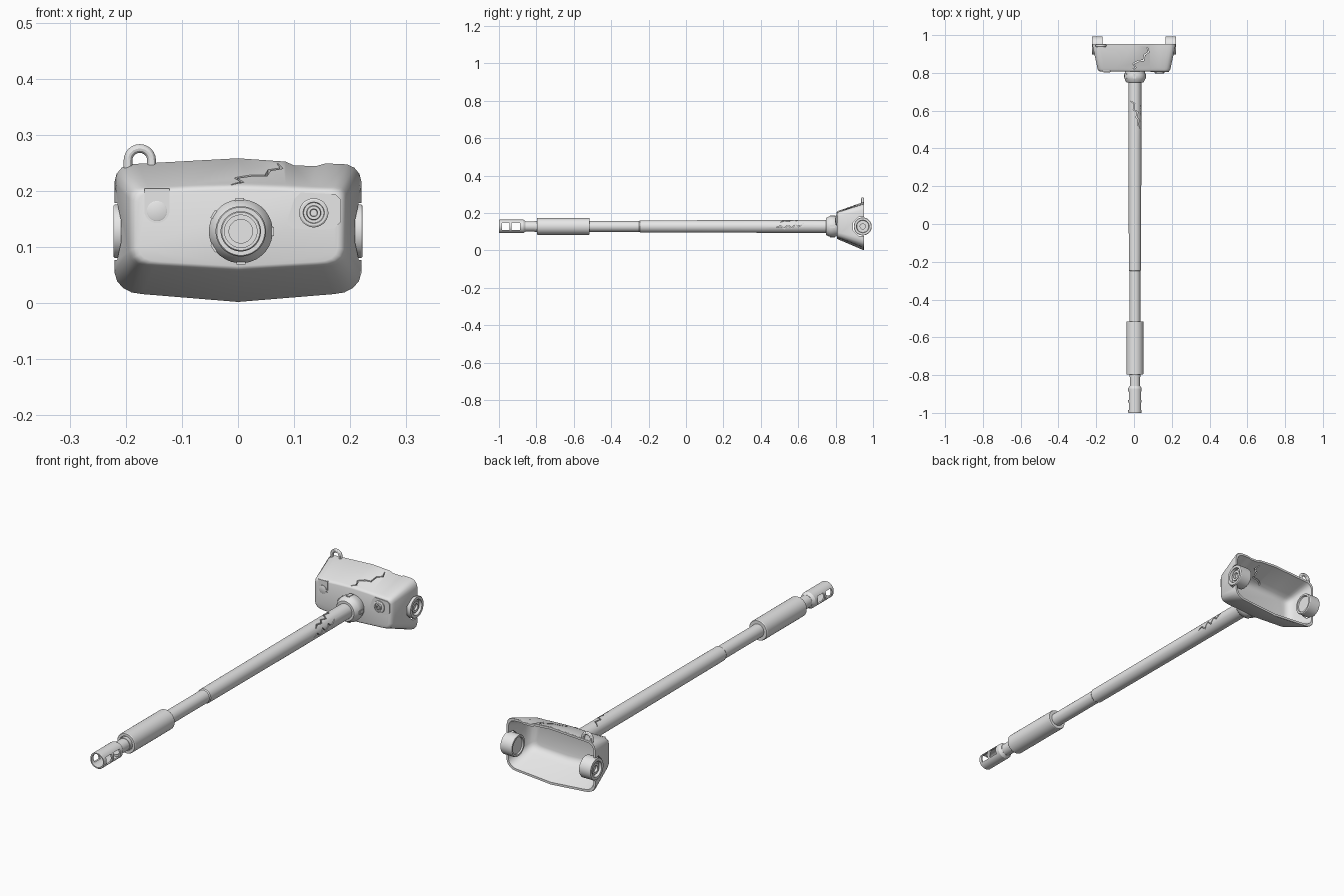
import bpy, bmesh, math
from mathutils import Vector

if "Cube" in bpy.data.objects:
    bpy.data.objects.remove(bpy.data.objects["Cube"])

AX, AZ = 0.005, 0.128          # centre line of the handle

metal = bpy.data.materials.new("grey_metal")
metal.diffuse_color = (0.8, 0.8, 0.8, 1)
metal.use_nodes = True
metal.node_tree.nodes["Principled BSDF"].inputs["Base Color"].default_value = metal.diffuse_color


def finish(name, bm):
    bmesh.ops.remove_doubles(bm, verts=bm.verts, dist=1e-5)
    bmesh.ops.recalc_face_normals(bm, faces=bm.faces)
    me = bpy.data.meshes.new(name)
    bm.to_mesh(me)
    bm.free()
    ob = bpy.data.objects.new(name, me)
    bpy.context.collection.objects.link(ob)
    me.materials.append(metal)
    return ob


def activate(ob):
    bpy.ops.object.select_all(action='DESELECT')
    ob.select_set(True)
    bpy.context.view_layer.objects.active = ob


def smooth(ob, angle=30):
    activate(ob)
    bpy.ops.object.shade_smooth_by_angle(angle=math.radians(angle))


def area(me):
    return sum(p.area for p in me.polygons)


def cut(ob, cutter):
    """Subtract the cutter; keep the uncut part if the cut would destroy it."""
    spare = ob.data.copy()
    mod = ob.modifiers.new("cut", 'BOOLEAN')
    mod.operation, mod.solver, mod.object = 'DIFFERENCE', 'EXACT', cutter
    activate(ob)
    bpy.ops.object.modifier_apply(modifier=mod.name)
    if area(ob.data) < 0.7 * area(spare):
        ob.data = spare
    bpy.data.objects.remove(cutter)


def loft(bm, rings, closed=False):
    rows = [[bm.verts.new(p) for p in ring] for ring in rings]
    pairs = list(zip(rows, rows[1:])) + ([(rows[-1], rows[0])] if closed else [])
    for a, b in pairs:
        for i in range(len(a)):
            j = (i + 1) % len(a)
            bm.faces.new((a[i], a[j], b[j], b[i]))
    return rows


def lathe(name, profile, axis='y', c=(AX, AZ), n=32, ring=False):
    """Turn (radius, position) points about an axis parallel to x or y."""
    bm = bmesh.new()
    rings = []
    for r, p in profile:
        row = []
        for k in range(n):
            t = 2 * math.pi * (k + 0.5) / n
            u, v = c[0] + r * math.cos(t), c[1] + r * math.sin(t)
            row.append((u, p, v) if axis == 'y' else (p, u, v))
        rings.append(row)
    rows = loft(bm, rings, ring)
    if not ring:
        bm.faces.new(rows[0])
        bm.faces.new(rows[-1])
    return finish(name, bm)


def plate(name, outline, y0, y1):
    bm = bmesh.new()
    rows = loft(bm, [[(x, y, z) for x, z in outline] for y in (y0, y1)])
    bm.faces.new(rows[0])
    bm.faces.new(rows[1])
    return finish(name, bm)


def box(name, lo, hi):
    return plate(name, [(lo[0], lo[2]), (hi[0], lo[2]), (hi[0], hi[2]), (lo[0], hi[2])], lo[1], hi[1])


def crack(points, width, lo, hi, axis='z'):
    """Zigzag prism used as a groove cutter."""
    pts = [Vector(p) for p in points]
    rings = []
    for i, p in enumerate(pts):
        d = (pts[min(i + 1, len(pts) - 1)] - pts[max(i - 1, 0)]).normalized()
        w = width * (0.2 if i in (0, len(pts) - 1) else 0.5)
        q = Vector((-d.y, d.x)) * w
        a, b = p + q, p - q
        flat = [(a, lo), (b, lo), (b, hi), (a, hi)]
        rings.append([(v.x, v.y, h) if axis == 'z' else (h, v.x, v.y) for v, h in flat])
    bm = bmesh.new()
    rows = loft(bm, rings)
    bm.faces.new(rows[0])
    bm.faces.new(rows[-1])
    return finish("crack_cutter", bm)


# Head: hollow six-sided housing, open at the back, with a worn top edge
RIM = [(0, .001), (.17, .015), (.19, .018), (.205, .026), (.216, .038), (.221, .055), (.221, .215),
       (.217, .231), (.208, .242), (.195, .248), (.18, .249), (.155, .2495), (.14, .245), (.1, .246),
       (.085, .253), (0, .259)]
FACE = [(0, .055), (.15, .064), (.167, .066), (.18, .071), (.189, .08), (.193, .094), (.193, .185),
        (.19, .197), (.183, .204), (.172, .207), (.16, .2075), (.145, .208), (.13, .2085), (.1, .21),
        (.085, .211), (0, .214)]


def mirrored(half, worn=False):
    left = [(-x, .259 - .055 * x if worn and z > .2445 and x < .19 else z) for x, z in half[1:-1]]
    return half + left[::-1]


rim, face = mirrored(RIM, True), mirrored(FACE)


def section(y, t, sx=1.0, sz=1.0):
    mid = 0.132
    return [((a[0] + (b[0] - a[0]) * t) * sx, y, mid + (a[1] + (b[1] - a[1]) * t - mid) * sz)
            for a, b in zip(face, rim)]


bm = bmesh.new()
rows = loft(bm, [section(.807, 0, .92, .86), section(.8085, 0, .95, .91), section(.8125, 0, .975, .955),
                 section(.819, 0, .995, .988), section(.829, .05), section(.947, .98),
                 section(.952, 1, .99, .988), section(.952, 1, .95, .91), section(.86, .2, .95, .9),
                 section(.842, .05, .93, .86), section(.832, 0, .88, .76), section(.829, 0, .8, .6)])
bm.faces.new(rows[0])
bm.faces.new(rows[-1])
head = finish("head_housing", bm)
for s in (-1, 1):
    cut(head, lathe("side_cutter", [(.055, s * .15), (.055, s * .26)], 'x', (.945, .128), 8))
cut(head, crack([(-.012, .815), (.008, .828), (-.004, .848), (.022, .862), (.05, .866), (.056, .895),
                 (.078, .91), (.07, .935)], .006, .205, .30))
smooth(head, 42)

# Round sockets through both side walls
for s, side in ((-1, "left"), (1, "right")):
    prof = [(.016, .172), (.036, .172), (.038, .166), (.046, .166), (.048, .169), (.048, .219), (.046, .222),
            (.034, .222), (.032, .208), (.024, .208), (.024, .216), (.014, .216), (.014, .206)]
    smooth(lathe(side + "_side_socket", [(r, s * x) for r, x in prof], 'x', (.945, .128)))

# Hanging loop on the top left
bm = bmesh.new()
spine = [((-.154, .245), 0)] + [((-.175 + .021 * math.cos(t), .2545 + .021 * math.sin(t)), t)
         for t in [math.pi * k / 12 for k in range(13)]] + [((-.196, .238), math.pi)]
rings = []
for (x, z), t in spine:
    rings.append([(x + .0078 * math.cos(a) * math.cos(t), .944 + .0078 * math.sin(a),
                   z + .0078 * math.cos(a) * math.sin(t)) for a in [math.pi * k / 6 for k in range(12)]])
rows = loft(bm, rings)
bm.faces.new(rows[0])
bm.faces.new(rows[-1])
smooth(finish("hanging_loop", bm))

# Shaft with broken grooves near the head
shaft = lathe("shaft", [(.029, -.81), (.029, -.25), (.0325, -.245), (.034, .4), (.034, .815)])
cut(shaft, crack([(-.02, .652), (.002, .637), (-.002, .605), (.02, .592), (.012, .565), (.025, .552),
                  (.021, .525), (.031, .505)], .005, .148, .2))
cut(shaft, crack([(.63, .146), (.603, .128), (.585, .142), (.565, .118), (.545, .138), (.525, .114),
                  (.505, .13), (.482, .122)], .005, .03, .06, 'x'))
smooth(shaft)

# Grip sleeve
smooth(lathe("grip_sleeve", [(.031, -.792), (.032, -.797), (.043, -.797), (.045, -.794), (.045, -.518),
                             (.043, -.515), (.031, -.515)]))

# Tip: neck and hollow tube with windows
smooth(lathe("tip_neck", [(.021, -.862), (.027, -.862), (.027, -.79), (.021, -.79)], ring=True))
tip = lathe("tip_tube", [(.029, -1.0), (.034, -1.0), (.036, -.997), (.036, -.87), (.028, -.857),
                         (.021, -.857), (.021, -.872), (.029, -.872)], ring=True)
for y0, y1 in ((-.984, -.945), (-.932, -.888)):
    cut(tip, box("window_cutter", (-.1, y0, AZ - .018), (.1, y1, AZ + .018)))
smooth(tip)

# Collar joining shaft and head, with small lugs round it
smooth(lathe("collar", [(.034, .748), (.044, .748), (.048, .753), (.055, .768), (.057, .775),
                        (.057, .79), (.053, .803), (.051, .82), (.034, .82)]), 35)
for i, deg in enumerate((0, 92, 148, 212, 270)):
    a = math.radians(deg)
    ob = box("collar_lug_%d" % i, (-.008, -.014, -.008), (.008, .014, .006))
    ob.location = (AX + .053 * math.cos(a), .783, AZ + .053 * math.sin(a))
    ob.rotation_euler = (0, math.pi / 2 - a, 0)

# Raised plate and ringed port on the front right
plate("port_plate", [(.088, .14), (.098, .133), (.148, .131), (.172, .133), (.184, .146), (.184, .184),
                     (.174, .194), (.112, .197), (.1, .185), (.09, .155)], .8045, .813)
smooth(lathe("port", [(.026, .808), (.026, .800), (.023, .798), (.019, .798), (.018, .802), (.013, .802),
                      (.012, .796), (.007, .796), (.006, .801)], c=(.135, .161)))

# Arched tab with a round button on the front left
arc = [(-.1445 + .0225 * math.cos(t), .165 + .0225 * math.sin(t))
       for t in [math.pi + math.pi * k / 12 for k in range(13)]]
plate("arched_tab", [(-.167, .204)] + arc + [(-.122, .204)], .805, .814)
smooth(lathe("tab_button", [(.018, .808), (.018, .803), (.016, .802)], c=(-.1445, .164)))
